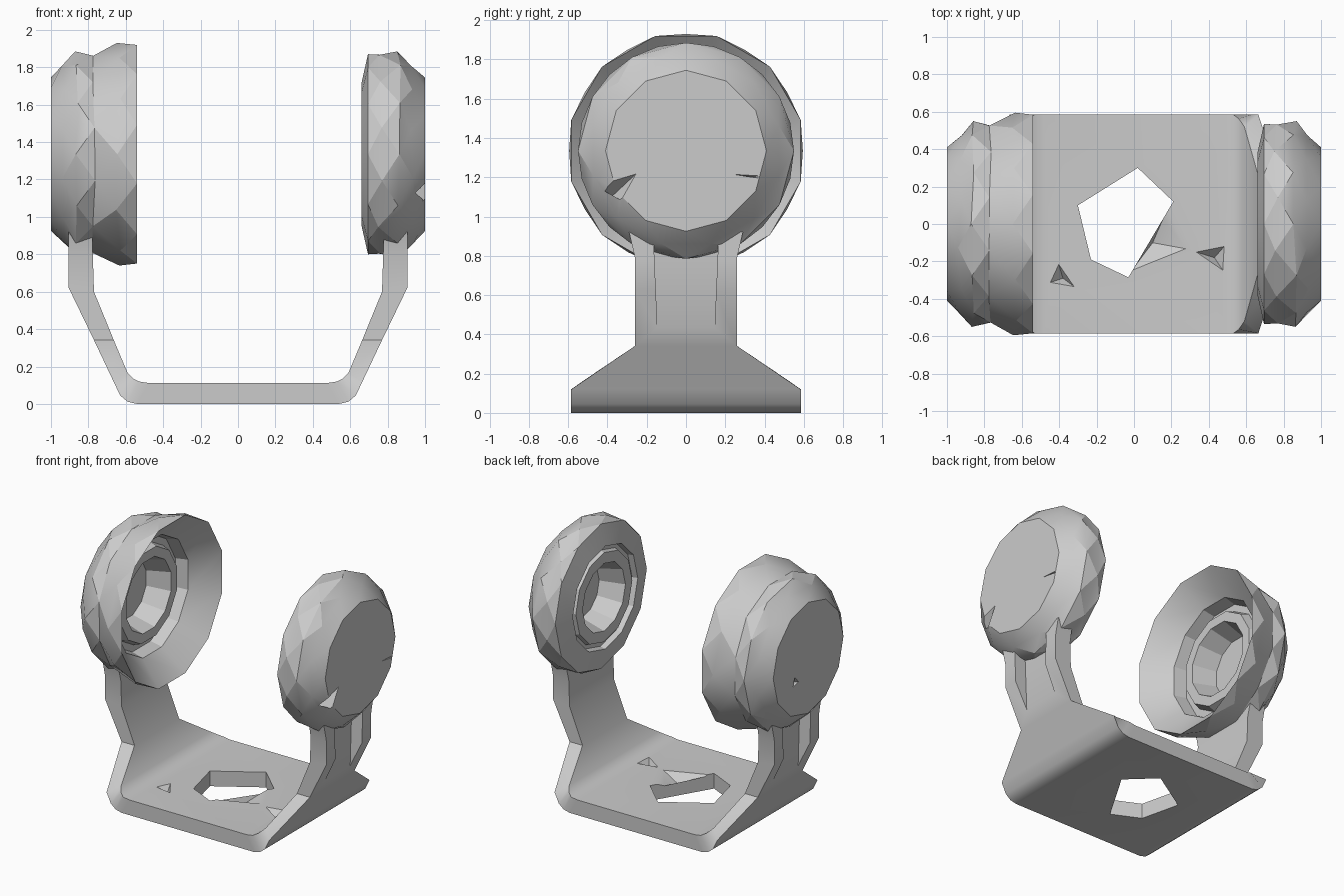
import bpy, bmesh, math, random
from mathutils import Vector

random.seed(4)
default = bpy.data.objects.get("Cube")
if default:
    bpy.data.objects.remove(default, do_unlink=True)

# One plain grey for everything
GREY = (0.6, 0.6, 0.6, 1.0)
grey = bpy.data.materials.new("plain grey")
grey.use_nodes = True
grey.diffuse_color = GREY
grey.node_tree.nodes["Principled BSDF"].inputs["Base Color"].default_value = GREY


def add_object(name, bm):
    bmesh.ops.recalc_face_normals(bm, faces=bm.faces[:])
    mesh = bpy.data.meshes.new(name)
    bm.to_mesh(mesh)
    bm.free()
    mesh.materials.append(grey)
    obj = bpy.data.objects.new(name, mesh)
    bpy.context.collection.objects.link(obj)
    return obj


def activate(obj):
    bpy.ops.object.select_all(action='DESELECT')
    obj.select_set(True)
    bpy.context.view_layer.objects.active = obj


def smooth(obj, degrees):
    activate(obj)
    bpy.ops.object.shade_smooth_by_angle(angle=math.radians(degrees))


def cut(obj, cutter):
    """Subtract the cutter and throw it away."""
    cutter.hide_render = True
    mod = obj.modifiers.new("cut", 'BOOLEAN')
    mod.operation, mod.solver, mod.object = 'DIFFERENCE', 'EXACT', cutter
    activate(obj)
    bpy.ops.object.modifier_apply(modifier=mod.name)
    bpy.data.objects.remove(cutter, do_unlink=True)


def prism(outline, axis, low, high):
    """Closed prism: the outline swept along x or z."""
    def place(a, b, h):
        return (h, a, b) if axis == 'x' else (a, b, h)
    bm = bmesh.new()
    ends = [[bm.verts.new(place(a, b, h)) for a, b in outline] for h in (low, high)]
    bm.faces.new(ends[0])
    bm.faces.new(ends[1])
    for i in range(len(outline)):
        j = (i + 1) % len(outline)
        bm.faces.new((ends[0][i], ends[0][j], ends[1][j], ends[1][i]))
    return add_object("cutter", bm)


def shard(points):
    """Tetrahedron cutter for a chipped dent."""
    bm = bmesh.new()
    bmesh.ops.convex_hull(bm, input=[bm.verts.new(p) for p in points])
    return add_object("cutter", bm)


# Bracket: a bent plate, narrowing from the base to the arms
def half_width(z):
    if z < 0.12:
        return 0.585
    if z < 0.34:
        return 0.585 - (z - 0.12) / 0.22 * 0.315
    return 0.26 if z < 0.8 else 0.29


# (outer x, outer z, inner x, inner z) from the base up to the arm top
half = [(0.54, 0, 0.48, 0.112), (0.59, 0.012, 0.53, 0.12), (0.63, 0.045, 0.56, 0.135),
        (0.665, 0.119, 0.59, 0.165), (0.77, 0.341, 0.664, 0.341), (0.905, 0.62, 0.77, 0.6),
        (0.905, 0.79, 0.776, 0.79), (0.905, 0.92, 0.78, 0.92)]
stations = [(-a, b, -c, d) for a, b, c, d in reversed(half)] + half
bm = bmesh.new()
loops = []
for xo, zo, xi, zi in stations:
    wo, wi = half_width(zo), half_width(zi)
    loops.append([bm.verts.new(p) for p in
                  ((xo, -wo, zo), (xo, wo, zo), (xi, wi, zi), (xi, -wi, zi))])
for a, b in zip(loops, loops[1:]):
    for i in range(4):
        j = (i + 1) % 4
        bm.faces.new((a[i], a[j], b[j], b[i]))
bm.faces.new(loops[0])
bm.faces.new(loops[-1])
bracket = add_object("bracket", bm)

# Channel along the outside of each arm
for side in (-1, 1):
    channel = [(-0.14, 0.3), (0.14, 0.3), (0.17, 1.0), (-0.17, 1.0)]
    cut(bracket, prism(channel, 'x', *sorted((side * 0.815, side * 1.0))))

# Five-sided opening and chipped dents in the base
opening = [(-0.3, 0.1), (0.02, 0.3), (0.21, 0.12), (-0.03, -0.285), (-0.23, -0.19)]
cut(bracket, prism(opening, 'z', -0.1, 0.3))
cut(bracket, shard([(0.2, 0.13, 0.13), (0.32, -0.14, 0.13), (-0.04, -0.285, 0.13), (0.1, -0.1, 0.04)]))
cut(bracket, shard([(-0.41, -0.19, 0.13), (-0.3, -0.35, 0.13), (-0.47, -0.32, 0.13), (-0.38, -0.29, 0.06)]))
cut(bracket, shard([(0.3, -0.14, 0.13), (0.5, -0.1, 0.13), (0.49, -0.27, 0.13), (0.43, -0.18, 0.06)]))
smooth(bracket, 35)


# Cups: faceted rings around the x axis, every other outer ring turned half a step
def cup(name, rings, outer_count, sides=12):
    bm = bmesh.new()
    loops = []
    for k, (x, r) in enumerate(rings):
        turn = 0.5 * (k % 2) if k < outer_count else 0.5 * ((outer_count - 1) % 2)
        loop = []
        for i in range(sides):
            a = 2 * math.pi * (i + turn) / sides
            wobble = random.uniform(-0.012, 0.012) if 0 < k < outer_count - 1 else 0
            loop.append(bm.verts.new((x + wobble, r * math.sin(a), 1.335 + r * math.cos(a))))
        loops.append(loop)
    for k, (a, b) in enumerate(zip(loops, loops[1:])):
        for i in range(sides):
            j = (i + 1) % sides
            if k >= outer_count - 1:
                bm.faces.new((a[i], a[j], b[j], b[i]))
            elif k % 2 == 0:
                bm.faces.new((a[i], a[j], b[i]))
                bm.faces.new((a[j], b[j], b[i]))
            else:
                bm.faces.new((a[i], a[j], b[j]))
                bm.faces.new((a[i], b[j], b[i]))
    bm.faces.new(loops[0])
    bm.faces.new(loops[-1])
    return add_object(name, bm)


# Left cup: rounded cushion with a small socket
left_cup = cup("left_cup", [
    (1.0, 0.41), (0.93, 0.49), (0.86, 0.55), (0.76, 0.55), (0.695, 0.535),
    (0.66, 0.38), (0.7, 0.37), (0.7, 0.34), (0.67, 0.33), (0.67, 0.25), (0.85, 0.2)], 5)

# Right cup: flared rim, dished inside, with a raised ring and socket
right_cup = cup("right_cup", [
    (-1.0, 0.41), (-0.93, 0.49), (-0.86, 0.55), (-0.77, 0.545), (-0.64, 0.595), (-0.54, 0.605),
    (-0.7, 0.43), (-0.79, 0.41), (-0.79, 0.36), (-0.73, 0.34), (-0.73, 0.27), (-0.9, 0.22)], 6)

# Chips on the outer faces
cut(left_cup, shard([(1.02, -0.46, 1.17), (1.02, -0.32, 1.08), (1.02, -0.23, 1.24), (0.9, -0.38, 1.1)]))
cut(left_cup, shard([(1.01, 0.21, 1.22), (1.01, 0.38, 1.21), (1.01, 0.38, 1.195), (0.97, 0.33, 1.2)]))
cut(right_cup, shard([(-1.02, 0.1, 1.2), (-1.02, 0.16, 1.27), (-1.02, 0.19, 1.18), (-0.95, 0.15, 1.2)]))
for obj in (left_cup, right_cup):
    smooth(obj, 22)
